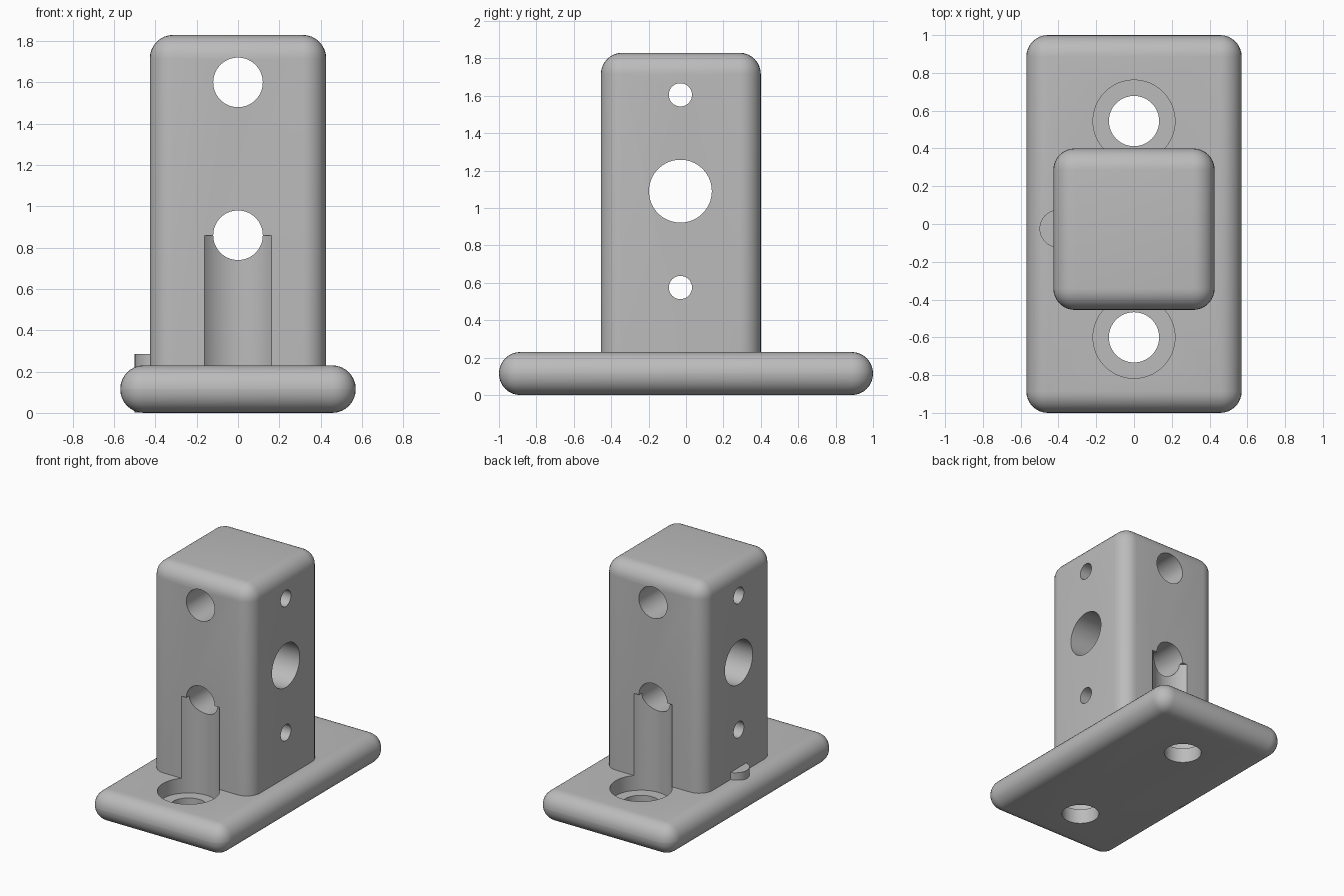
import bpy
import bmesh
from math import pi, radians
from mathutils import Matrix, Vector

if "Cube" in bpy.data.objects:
    bpy.data.objects.remove(bpy.data.objects["Cube"])

grey = bpy.data.materials.new("plain grey")
grey.use_nodes = True
colour = (0.5, 0.5, 0.5, 1)
grey.diffuse_color = colour
grey.node_tree.nodes["Principled BSDF"].inputs["Base Color"].default_value = colour

ROUND = 0.114


def make_object(name, bm):
    mesh = bpy.data.meshes.new(name)
    bm.to_mesh(mesh)
    bm.free()
    mesh.materials.append(grey)
    obj = bpy.data.objects.new(name, mesh)
    bpy.context.collection.objects.link(obj)
    return obj


def rounded_box(name, low, high):
    low, high = Vector(low), Vector(high)
    bm = bmesh.new()
    bmesh.ops.create_cube(bm, size=1)
    bmesh.ops.scale(bm, vec=high - low, verts=bm.verts)
    bmesh.ops.translate(bm, vec=(low + high) / 2, verts=bm.verts)
    bmesh.ops.bevel(bm, geom=bm.edges[:], offset=ROUND, offset_type='OFFSET',
                    segments=8, profile=0.5, affect='EDGES')
    return make_object(name, bm)


def cylinder(name, radius, start, end):
    start, end = Vector(start), Vector(end)
    axis = end - start
    turn = axis.to_track_quat('Z', 'Y').to_matrix().to_4x4()
    bm = bmesh.new()
    bmesh.ops.create_cone(bm, cap_ends=True, segments=64, radius1=radius,
                          radius2=radius, depth=axis.length,
                          matrix=Matrix.Translation((start + end) / 2) @ turn)
    return make_object(name, bm)


def combine(target, tool, operation):
    mod = target.modifiers.new(operation.lower(), 'BOOLEAN')
    mod.operation = operation
    mod.solver = 'EXACT'
    mod.object = tool
    bpy.context.view_layer.objects.active = target
    bpy.ops.object.modifier_apply(modifier=mod.name)
    bpy.data.objects.remove(tool)


# Base plate, upright post and small locating peg joined in one block
bracket = rounded_box("mounting_bracket", (-0.57, -1, 0), (0.57, 1, 0.23))
combine(bracket, rounded_box("post", (-0.427, -0.455, 0.01), (0.427, 0.4, 1.83)), 'UNION')
combine(bracket, cylinder("peg", 0.1, (-0.4, -0.025, 0.002), (-0.4, -0.025, 0.285)), 'UNION')

# Screw holes in the base, with counterbores that groove the post
for y in (-0.6, 0.545):
    combine(bracket, cylinder("counterbore", 0.217, (0, y, 0.115), (0, y, 0.86)), 'DIFFERENCE')
    combine(bracket, cylinder("screw_hole", 0.133, (0, y, -0.1), (0, y, 0.3)), 'DIFFERENCE')

# Bores from front to back
for z in (0.86, 1.6):
    combine(bracket, cylinder("front_bore", 0.12, (0, -0.8, z), (0, 0.8, z)), 'DIFFERENCE')

# Bores from side to side
for z, radius in ((0.575, 0.062), (1.09, 0.168), (1.605, 0.062)):
    combine(bracket, cylinder("side_bore", radius, (-0.8, -0.03, z), (0.8, -0.03, z)), 'DIFFERENCE')

bpy.ops.object.select_all(action='DESELECT')
bracket.select_set(True)
bpy.context.view_layer.objects.active = bracket
bpy.ops.object.shade_smooth_by_angle(angle=radians(30))
